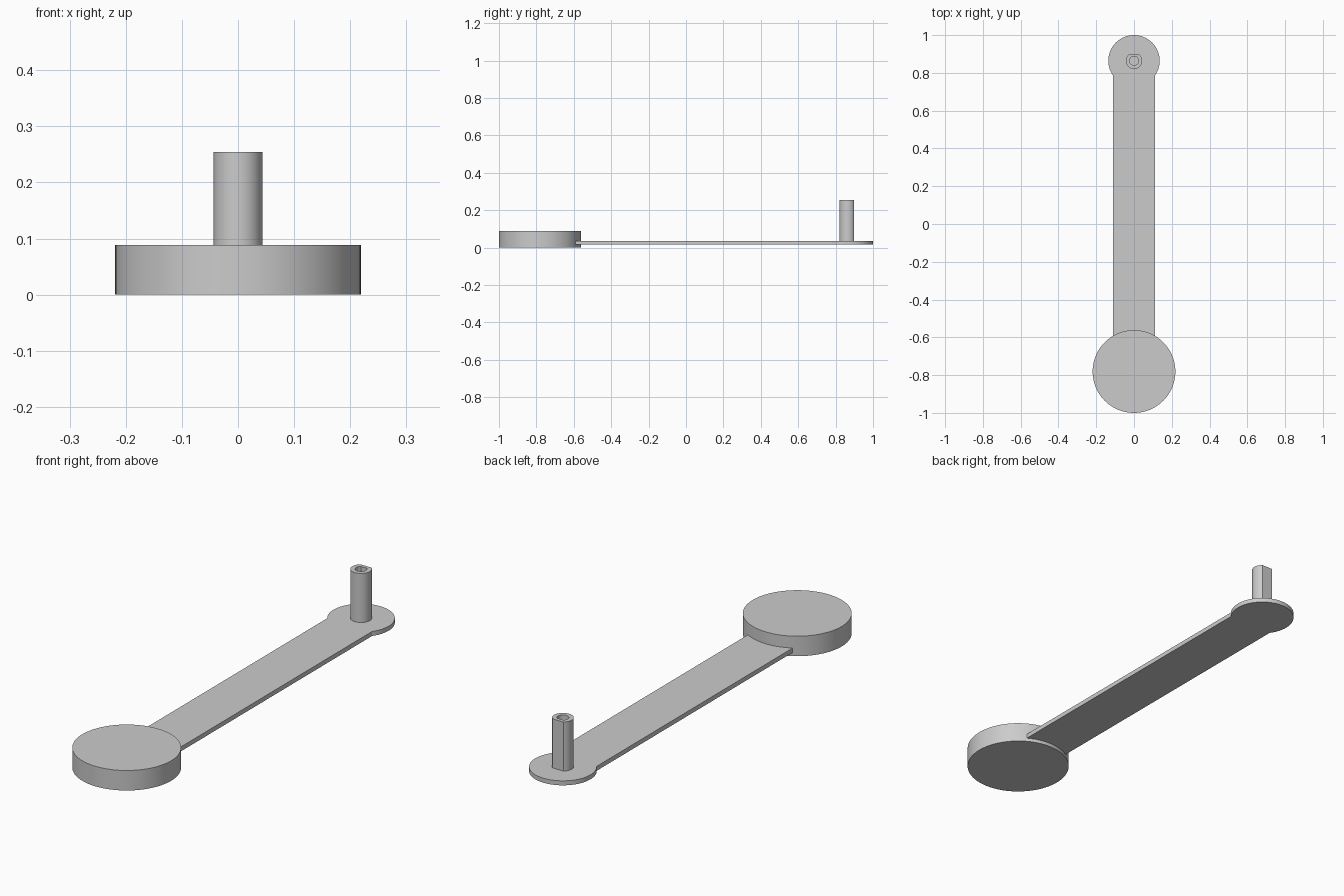
import bpy, bmesh, math

cube = bpy.data.objects.get("Cube")
if cube:
    bpy.data.objects.remove(cube, do_unlink=True)

grey = bpy.data.materials.new("plain_grey")
grey.use_nodes = True
colour = (0.6, 0.6, 0.6, 1)
grey.diffuse_color = colour
grey.node_tree.nodes["Principled BSDF"].inputs["Base Color"].default_value = colour


def arc(radius, start, end, steps, closed=False):
    """Points along an arc, in degrees; a closed arc omits the repeated end."""
    count = steps if closed else steps + 1
    angles = [math.radians(start + (end - start) * i / steps) for i in range(count)]
    return [(radius * math.cos(a), radius * math.sin(a)) for a in angles]


def loft(name, section, levels, y):
    """Stack copies of a section, each level given as (scale, z), and cap both ends."""
    bm = bmesh.new()
    rings = [[bm.verts.new((px * s, py * s, z)) for px, py in section] for s, z in levels]
    n = len(section)
    for low, high in zip(rings, rings[1:]):
        for i in range(n):
            j = (i + 1) % n
            bm.faces.new((low[i], low[j], high[j], high[i]))
    bm.faces.new(rings[0][::-1])
    bm.faces.new(rings[-1])
    bmesh.ops.recalc_face_normals(bm, faces=bm.faces)
    mesh = bpy.data.meshes.new(name)
    bm.to_mesh(mesh)
    bm.free()
    mesh.materials.append(grey)
    obj = bpy.data.objects.new(name, mesh)
    obj.location.y = y
    bpy.context.collection.objects.link(obj)
    bpy.ops.object.select_all(action="DESELECT")
    obj.select_set(True)
    bpy.context.view_layer.objects.active = obj
    bpy.ops.object.shade_smooth_by_angle(angle=math.radians(30))
    return obj


PIVOT_Y = 0.864
ARM_BOTTOM, ARM_TOP = 0.016, 0.036

# Thick round disc at the front end
loft("round_disc", arc(0.219, 0, 360, 96, closed=True), [(1, 0), (1, 0.089)], -0.781)

# Flat arm with a rounded end plate, running into the disc
half_width, end_radius = 0.11, 0.136
join = math.degrees(math.acos(half_width / end_radius))
outline = arc(end_radius, -join, 180 + join, 72)
outline += [(-half_width, -0.65 - PIVOT_Y), (half_width, -0.65 - PIVOT_Y)]
loft("flat_arm", outline, [(1, ARM_BOTTOM), (1, ARM_TOP)], PIVOT_Y)

# Hollow post with a flat on its back and a bore of the same shape
loft("hollow_post", arc(0.0435, 128, 412, 48),
     [(1, ARM_TOP - 0.01), (1, 0.254), (0.55, 0.254), (0.55, ARM_TOP)], PIVOT_Y)
